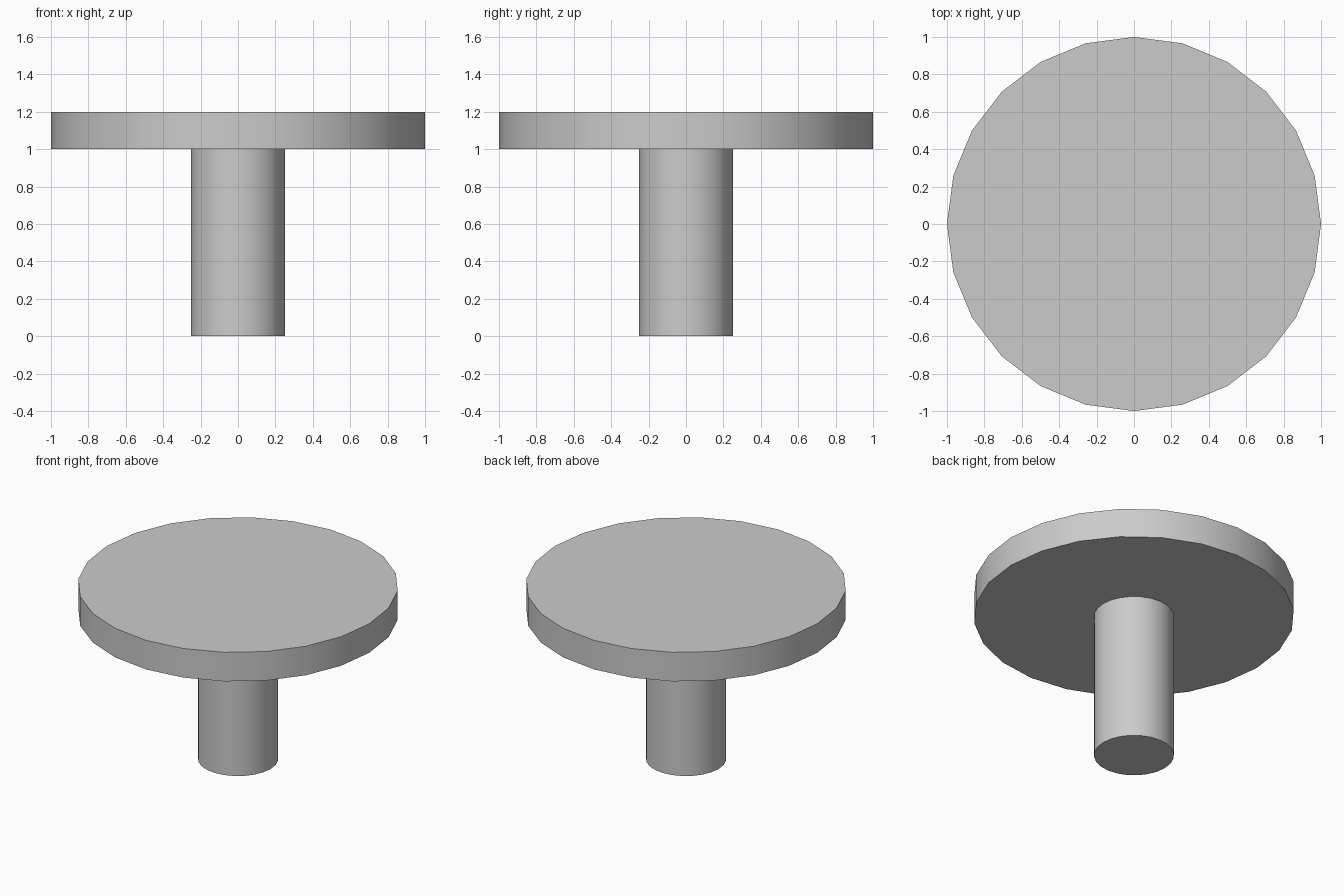
import bpy
import math

if "Cube" in bpy.data.objects:
    bpy.data.objects.remove(bpy.data.objects["Cube"])

SIDES = 24


def cylinder(name, radius, bottom, top):
    bpy.ops.mesh.primitive_cylinder_add(
        vertices=SIDES, radius=radius, depth=top - bottom,
        location=(0, 0, (bottom + top) / 2))
    obj = bpy.context.object
    obj.name = name
    bpy.ops.object.shade_smooth_by_angle(angle=math.radians(30))
    return obj


# Upright stem
cylinder("stem", 0.25, 0.0, 1.0)

# Round top resting on the stem
cylinder("round_top", 1.0, 1.0, 1.2)
